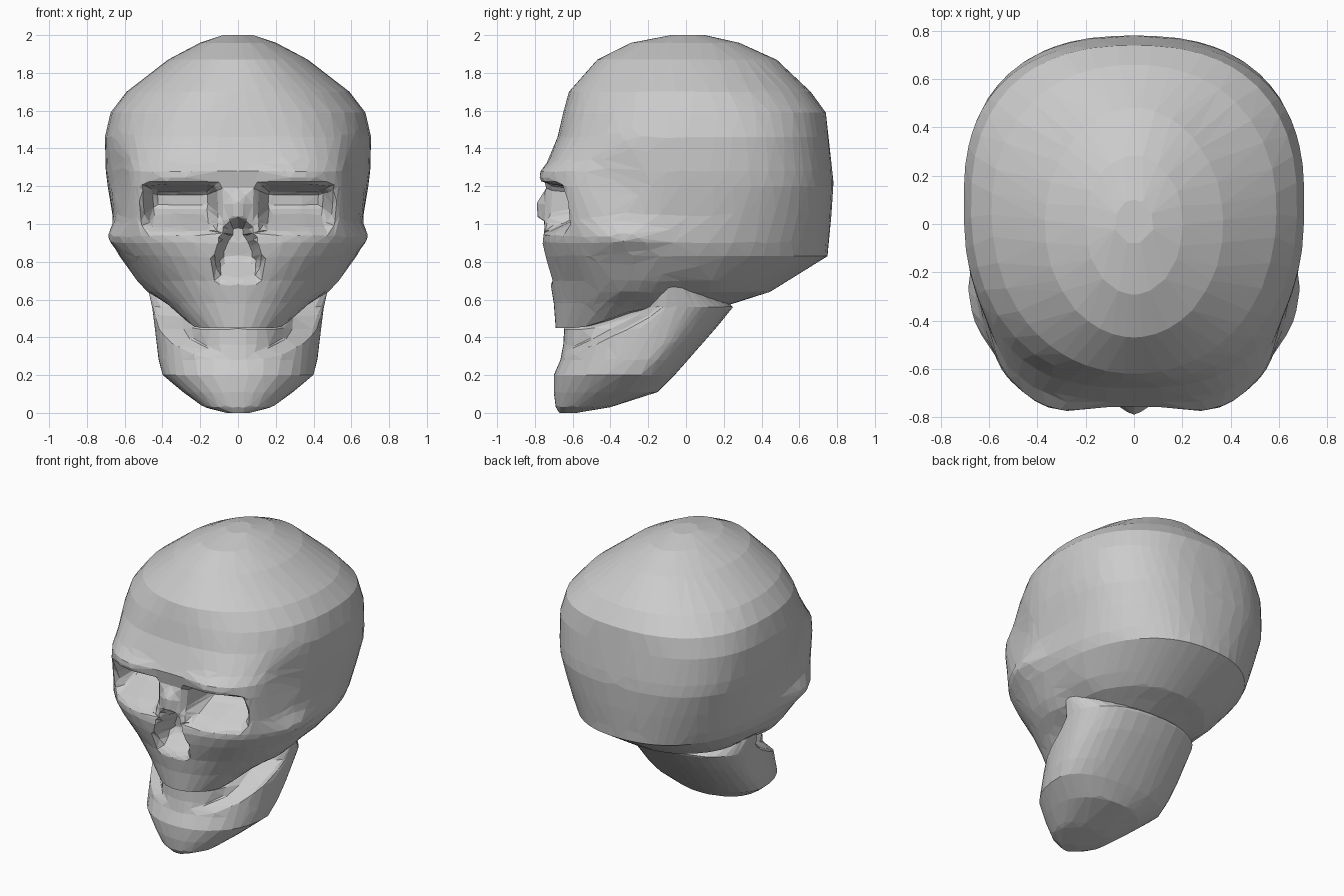
import bpy, bmesh, math

if "Cube" in bpy.data.objects:
    bpy.data.objects.remove(bpy.data.objects["Cube"])


def step(v, a, b):
    t = max(0.0, min(1.0, (v - a) / (b - a)))
    return t * t * (3 - 2 * t)


def bump(v, centre, width):
    return math.exp(-((v - centre) / width) ** 2)


def section_at(sections, z):
    for lo, hi in zip(sections, sections[1:]):
        if z <= hi[0]:
            t = (z - lo[0]) / (hi[0] - lo[0])
            return [a + (b - a) * t for a, b in zip(lo, hi)]
    return sections[-1]


def loft(name, sections, sculpt, rows, count, faces):
    """Horizontal superellipse slices, sculpted, then reduced to flat facets."""
    bm = bmesh.new()
    z0, z1 = sections[0][0], sections[-1][0]
    rings = []
    for i in range(rows + 1):
        z, front, back, half, mid, nf, nb = section_at(sections, z0 + (z1 - z0) * i / rows)
        ring = []
        for j in range(count):
            a = 2 * math.pi * j / count
            s, c = math.sin(a), math.cos(a)
            n = nf if c > 0 else nb
            r = (abs(s) ** n + abs(c) ** n) ** (-1 / n)
            x = half * r * s
            y = mid - r * c * ((mid - front) if c > 0 else (back - mid))
            ring.append(bm.verts.new(sculpt(x, y, z)))
        rings.append(ring)
    for lo, hi in zip(rings, rings[1:]):
        for j in range(count):
            k = (j + 1) % count
            bm.faces.new((lo[j], lo[k], hi[k], hi[j]))
    for ring in (rings[0], rings[-1]):
        centre = bm.verts.new((0, sum(v.co.y for v in ring) / count,
                               sum(v.co.z for v in ring) / count))
        for j in range(count):
            bm.faces.new((ring[j], ring[(j + 1) % count], centre))
    bmesh.ops.recalc_face_normals(bm, faces=bm.faces)
    total = 2 * rows * count
    mesh = bpy.data.meshes.new(name)
    bm.to_mesh(mesh)
    bm.free()
    obj = bpy.data.objects.new(name, mesh)
    bpy.context.collection.objects.link(obj)
    dec = obj.modifiers.new("facets", 'DECIMATE')
    dec.ratio = faces / total
    dec.use_symmetry = True
    dec.symmetry_axis = 'X'
    return obj


def sculpt_skull(x, y, z):
    ax, side = abs(x), math.copysign(1, x)
    front = step(y, -0.25, -0.45)
    dx = dy = 0.0
    # temple hollows, cheekbones and the narrowing behind them
    wide = step(ax, 0.3, 0.5)
    dx -= 0.055 * bump(y, -0.42, 0.22) * bump(z, 1.25, 0.17) * wide
    dx += 0.045 * bump(y, -0.33, 0.2) * bump(z, 0.93, 0.07) * wide
    dx -= 0.04 * bump(y, -0.02, 0.14) * bump(z, 0.6, 0.12) * step(ax, 0.2, 0.4)
    # brow ridges
    dy -= 0.035 * bump(ax, 0.32, 0.16) * bump(z, 1.25, 0.06) * front
    # eye sockets under a straight brow
    socket = step(ax, 0.09, 0.17) * step(ax, 0.53, 0.44)
    dy += 0.27 * socket * step(z, 1.225, 1.16) * step(z, 0.93, 1.11) * front
    # nasal bone and the triangular opening below it
    dy -= 0.05 * bump(ax, 0, 0.055) * step(z, 1.2, 1.1) * step(z, 0.97, 1.04) * front
    width = 0.015 + 0.1 * step(z, 1.1, 0.78)
    dy += 0.17 * step(ax, width + 0.02, width - 0.03) * step(z, 1.05, 0.97) * step(z, 0.67, 0.84) * front
    # upper jaw edge curving upward toward the back
    dz = 0.1 * step(y, -0.6, -0.2) * max(0.0, (0.64 - z) / 0.19) * (z < 0.64)
    return (x + side * dx if ax > 0.001 else 0.0, y + dy, z + dz)


def sculpt_jaw(x, y, z):
    # recessed mouth band above the sloping jaw edge
    edge = 0.27 + 0.5 * (y + 0.66)
    k = step(z, edge, edge + 0.05) * step(y, -0.14, -0.28)
    return (x * (1 - 0.26 * k), y, z)


# z, front y, back y, half width, y of widest, front and back squareness
skull_sections = [
    (0.45, -0.69, 0.16, 0.30, -0.25, 2.0, 2.0),
    (0.58, -0.70, 0.35, 0.43, -0.20, 2.0, 2.1),
    (0.70, -0.72, 0.54, 0.54, -0.15, 2.1, 2.2),
    (0.83, -0.75, 0.75, 0.625, -0.10, 2.5, 2.3),
    (0.90, -0.76, 0.755, 0.65, -0.05, 2.8, 2.3),
    (1.05, -0.74, 0.77, 0.665, 0.05, 3.5, 2.4),
    (1.20, -0.74, 0.78, 0.69, 0.10, 3.8, 2.5),
    (1.28, -0.755, 0.775, 0.70, 0.10, 3.4, 2.5),
    (1.46, -0.68, 0.755, 0.705, 0.10, 2.6, 2.5),
    (1.59, -0.65, 0.74, 0.675, 0.08, 2.3, 2.4),
    (1.70, -0.62, 0.66, 0.59, 0.05, 2.1, 2.2),
    (1.87, -0.47, 0.48, 0.37, 0.0, 2.0, 2.0),
    (1.96, -0.29, 0.28, 0.20, 0.0, 2.0, 2.0),
    (2.00, -0.08, 0.10, 0.08, 0.0, 2.0, 2.0)]
loft("skull", skull_sections, sculpt_skull, 110, 160, 1700)

# z, front y, back y, half width, y of widest
jaw_profile = [
    (0.00, -0.67, -0.58, 0.06, -0.63),
    (0.03, -0.69, -0.40, 0.18, -0.52),
    (0.11, -0.70, -0.15, 0.29, -0.40),
    (0.20, -0.70, -0.06, 0.40, -0.28),
    (0.28, -0.665, 0.01, 0.42, -0.22),
    (0.36, -0.65, 0.08, 0.43, -0.17),
    (0.45, -0.645, 0.16, 0.44, -0.13),
    (0.56, -0.24, 0.25, 0.455, -0.10),
    (0.67, -0.15, 0.12, 0.48, -0.09)]
loft("jaw", [row + (2.1, 2.3) for row in jaw_profile], sculpt_jaw, 50, 120, 550)
